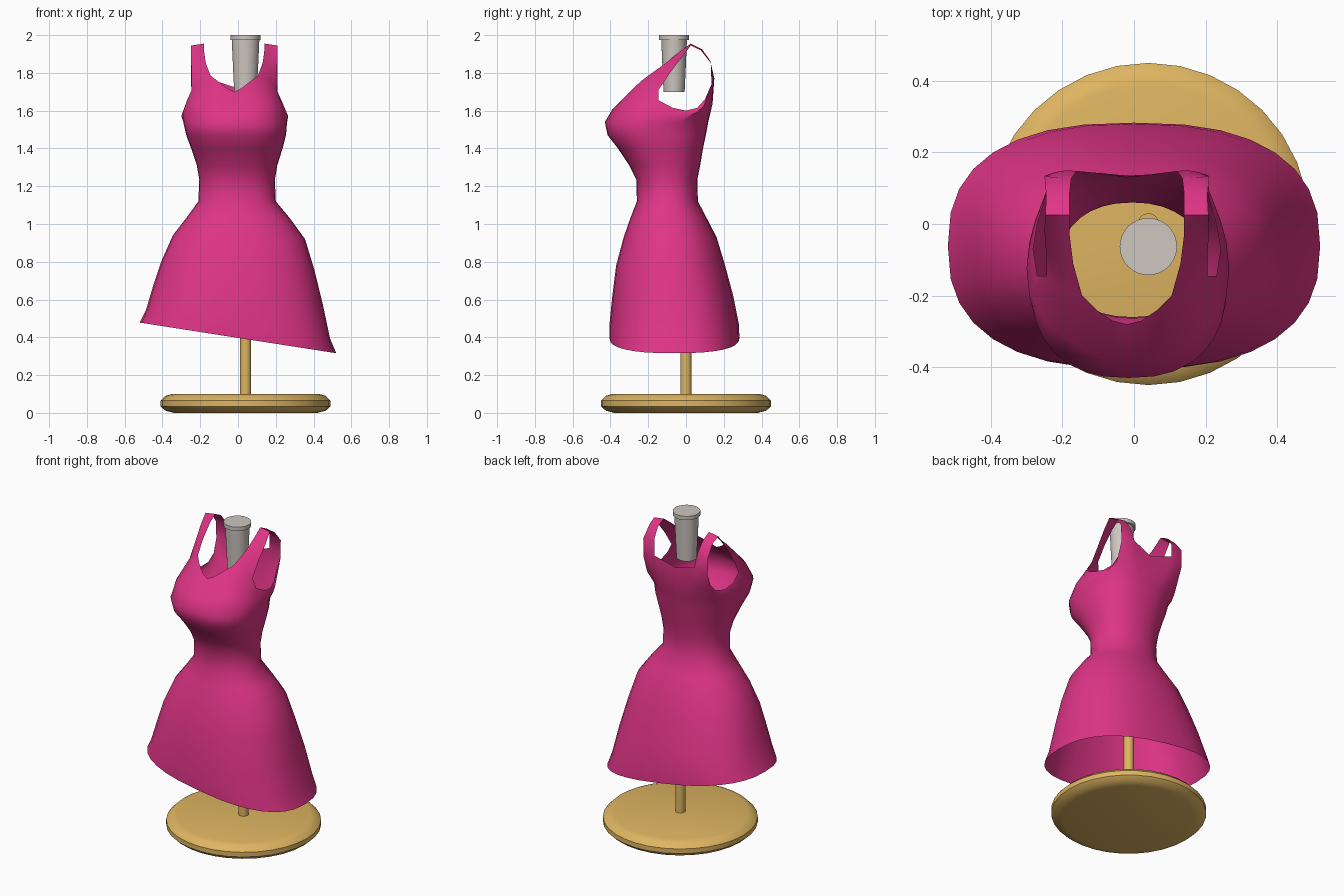
import bpy, bmesh, math
from mathutils import Vector

if "Cube" in bpy.data.objects:
    bpy.data.objects.remove(bpy.data.objects["Cube"])


def material(name, color):
    m = bpy.data.materials.new(name)
    m.diffuse_color = (*color, 1)
    m.use_nodes = True
    m.node_tree.nodes["Principled BSDF"].inputs["Base Color"].default_value = m.diffuse_color
    return m


def finish(bm, name, mat, angle):
    bmesh.ops.recalc_face_normals(bm, faces=bm.faces)
    me = bpy.data.meshes.new(name)
    bm.to_mesh(me)
    bm.free()
    ob = bpy.data.objects.new(name, me)
    bpy.context.collection.objects.link(ob)
    me.materials.append(mat)
    bpy.ops.object.select_all(action='DESELECT')
    ob.select_set(True)
    bpy.context.view_layer.objects.active = ob
    bpy.ops.object.shade_smooth_by_angle(angle=math.radians(angle))
    return ob


def lathe(name, profile, loc, mat, sides=32, squash=1.0):
    bm = bmesh.new()
    rings = []
    for r, z in profile:
        rings.append([bm.verts.new((loc[0] + r * math.cos(2 * math.pi * i / sides),
                                    loc[1] + squash * r * math.sin(2 * math.pi * i / sides), z))
                      for i in range(sides)])
    for a, b in zip(rings, rings[1:]):
        for i in range(sides):
            j = (i + 1) % sides
            bm.faces.new((a[i], a[j], b[j], b[i]))
    bm.faces.new(rings[0])
    bm.faces.new(rings[-1])
    return finish(bm, name, mat, 35)


pink = material("pink_fabric", (0.74, 0.035, 0.24))
wood = material("light_wood", (0.73, 0.46, 0.12))
cream = material("pale_cover", (0.62, 0.57, 0.53))

# Stand: round base, pole and neck
lathe("stand_base", [(.38, 0), (.425, .012), (.45, .035), (.45, .065), (.425, .09), (.39, .1)],
      (.04, 0), wood)
lathe("stand_pole", [(.03, .1), (.03, .7)], (.04, 0), wood, 16)
lathe("neck", [(.06, 1.7), (.066, 1.82), (.073, 1.975)], (.04, -.063), cream, 32, .93)
lathe("neck_cap", [(.08, 1.975), (.08, 2.0)], (.04, -.063), cream)

# Dress rings: height, hem tilt, centre x, half width, front y, back y, squareness
RINGS = [
    (.397, .081, 0, .52, -.405, .283, 2.5),
    (.47, .075, 0, .487, -.405, .28, 2.5),
    (.62, .05, 0, .45, -.39, .25, 2.4),
    (.78, .025, 0, .405, -.37, .207, 2.3),
    (.93, .01, .005, .35, -.33, .162, 2.2),
    (1.03, 0, 0, .275, -.295, .11, 2.2),
    (1.12, 0, -.005, .205, -.26, .063, 2.2),
    (1.235, 0, -.005, .2, -.263, .06, 2.2),
    (1.31, 0, -.005, .213, -.3, .075, 2.2),
    (1.4, 0, -.006, .242, -.36, .09, 2.3),
    (1.47, 0, -.01, .264, -.415, .105, 2.4),
    (1.54, 0, -.015, .275, -.43, .118, 2.4),
]
# Upper edge from front centre round the armhole to back centre (right half)
EDGE = [(0, -.28, 1.70), (.04, -.27, 1.72), (.085, -.24, 1.755), (.125, -.2, 1.785),
        (.16, -.185, 1.775), (.195, -.168, 1.75), (.225, -.145, 1.71), (.25, -.145, 1.655),
        (.262, -.07, 1.615), (.25, 0, 1.60), (.232, .06, 1.615), (.222, .1, 1.66),
        (.228, .135, 1.74), (.2, .145, 1.765), (.17, .15, 1.77), (.14, .148, 1.77),
        (0, .13, 1.725)]
# Shoulder strap rows: inner and outer edge, front to back
STRAP = [((.15, -.11, 1.85), (.225, -.085, 1.80)),
         ((.16, -.03, 1.915), (.23, -.02, 1.885)),
         ((.16, .025, 1.955), (.228, .025, 1.945)),
         ((.16, .085, 1.925), (.225, .078, 1.92)),
         ((.155, .128, 1.865), (.23, .133, 1.85))]
N, TOP_X = 32, -.02


def spow(v, e):
    return math.copysign(abs(v) ** e, v)


bm = bmesh.new()
coords = []
for z, tilt, cx, hx, yf, yb, sq in RINGS:
    ring = []
    for i in range(N):
        t = 2 * math.pi * i / N
        x = spow(math.sin(t), 2 / sq)
        y = -spow(math.cos(t), 2 / sq)
        ring.append(Vector((cx + hx * x, (yf + yb) / 2 + (yb - yf) / 2 * y, z - tilt * x)))
    coords.append(ring)

top = [Vector((TOP_X + x, y, z)) for x, y, z in EDGE]
top += [Vector((TOP_X - x, y, z)) for x, y, z in EDGE[15:0:-1]]
middle = []
for a, b in zip(coords[-1], top):
    p = a.lerp(b, .42)
    middle.append(Vector((TOP_X + (p.x - TOP_X) * 1.05, -.05 + (p.y + .05) * 1.07, p.z)))
coords += [middle, top]

rings = [[bm.verts.new(p) for p in ring] for ring in coords]
for a, b in zip(rings, rings[1:]):
    for i in range(N):
        j = (i + 1) % N
        bm.faces.new((a[i], a[j], b[j], b[i]))

# Straps join the front columns to the back columns over each shoulder
edge = rings[-1]
for s in (1, -1):
    rows = [[edge[(s * k) % N] for k in (3, 4, 5, 6)]]
    for inner, outer in STRAP:
        row = []
        for k in range(4):
            p = Vector(inner).lerp(Vector(outer), k / 3)
            row.append(bm.verts.new((TOP_X + s * p.x, p.y, p.z)))
        rows.append(row)
    rows.append([edge[(s * k) % N] for k in (15, 14, 13, 12)])
    for a, b in zip(rows, rows[1:]):
        for k in range(3):
            bm.faces.new((a[k], a[k + 1], b[k + 1], b[k]))
finish(bm, "dress", pink, 60)
